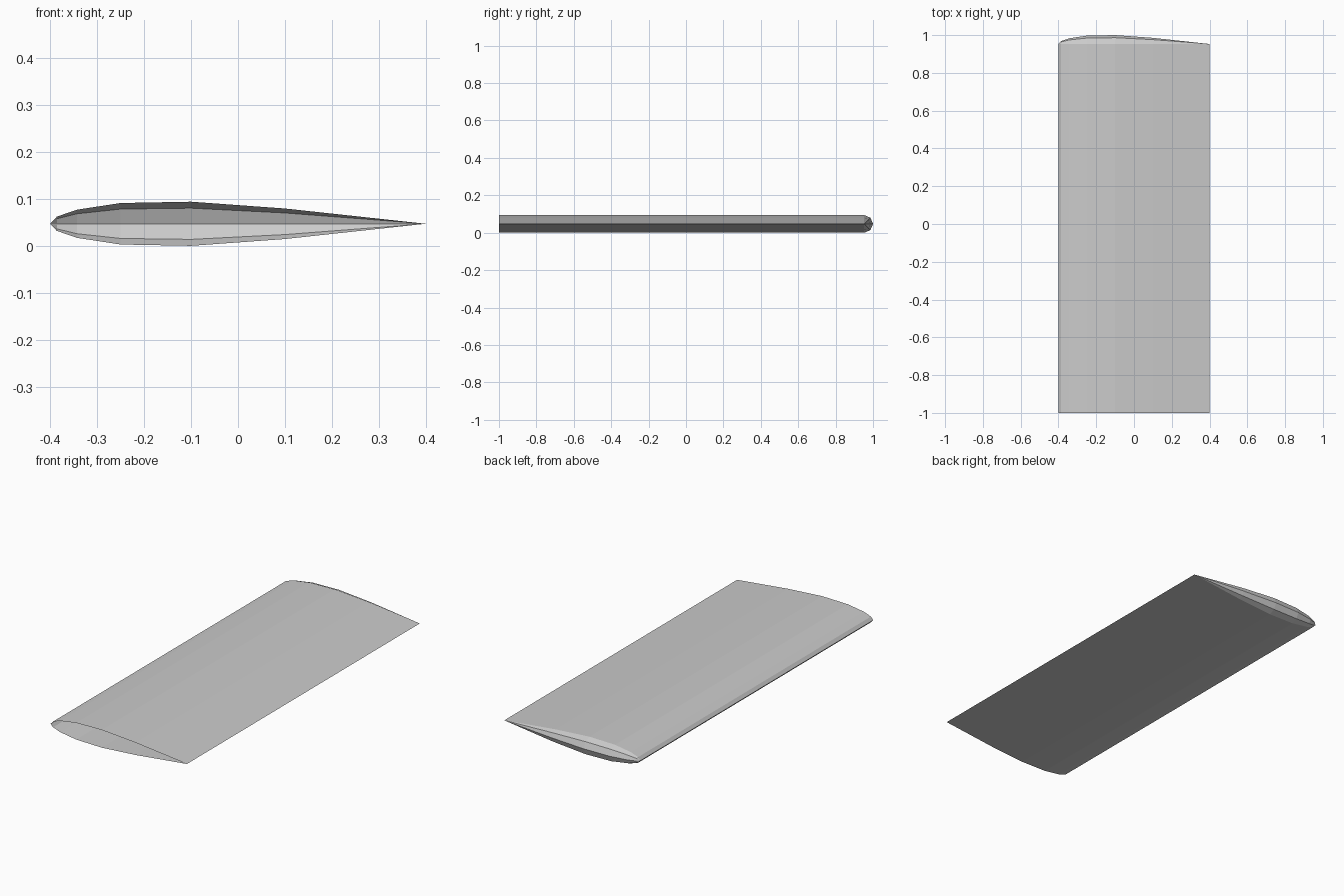
import bpy, bmesh, math

cube = bpy.data.objects.get("Cube")
if cube:
    bpy.data.objects.remove(cube, do_unlink=True)

MID, ROOT, TIP = 0.047, -1.0, 0.953
# Symmetric aerofoil: chord position, half thickness
profile = [(-0.4, 0), (-0.386, 0.0152), (-0.343, 0.030), (-0.25, 0.0442),
           (-0.1, 0.047), (0.1, 0.0325), (0.4, 0)]

grey = bpy.data.materials.new("wing grey")
grey.use_nodes = True
colour = (0.6, 0.6, 0.6, 1)
grey.diffuse_color = colour
grey.node_tree.nodes["Principled BSDF"].inputs["Base Color"].default_value = colour


def station(bm, x, half):
    """Upper skin, rounded tip and lower skin at one chord position."""
    points = [(ROOT, half)]
    for step in range(5):
        angle = math.pi * step / 4
        points.append((TIP + half * math.sin(angle), half * math.cos(angle)))
    points.append((ROOT, -half))
    return [bm.verts.new((x, y, MID + z)) for y, z in points]


# Wing shell, open at the root, with the tip turned round the chord line
bm = bmesh.new()
rows = [station(bm, x, half) for x, half in profile]
for a, b in zip(rows, rows[1:]):
    for i in range(len(a) - 1):
        bm.faces.new((a[i], b[i], b[i + 1], a[i + 1]))
bmesh.ops.remove_doubles(bm, verts=bm.verts, dist=0.0001)
bmesh.ops.recalc_face_normals(bm, faces=bm.faces)
# Upper skin faces must point up
top = max(bm.faces, key=lambda f: f.calc_center_median().z)
if top.normal.z < 0:
    bmesh.ops.reverse_faces(bm, faces=bm.faces)
mesh = bpy.data.meshes.new("wing_panel")
bm.to_mesh(mesh)
bm.free()
mesh.materials.append(grey)
wing = bpy.data.objects.new("wing_panel", mesh)
bpy.context.collection.objects.link(wing)
